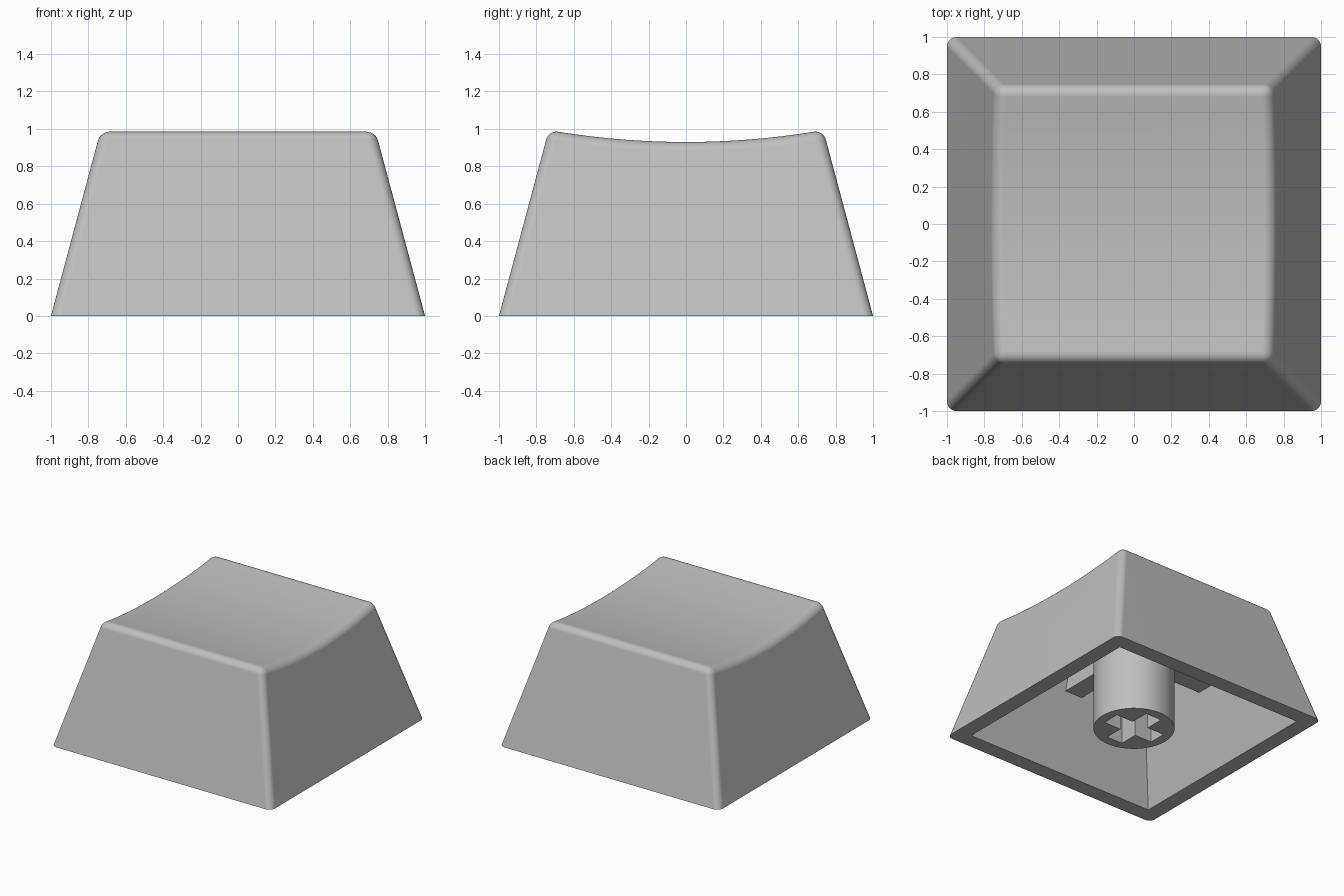
import bpy, bmesh, math
from mathutils import Matrix

if "Cube" in bpy.data.objects:
    bpy.data.objects.remove(bpy.data.objects["Cube"])

SLOPE = 0.268      # inward lean of the walls per unit of height
DISH_LOW = 0.93    # height of the middle of the dished top
DISH_RADIUS = 4.3
CEILING = 0.81

grey = bpy.data.materials.new("light grey plastic")
grey.use_nodes = True
colour = (0.52, 0.52, 0.52, 1)
grey.diffuse_color = colour
grey.node_tree.nodes["Principled BSDF"].inputs["Base Color"].default_value = colour


def make(name, bm):
    bmesh.ops.recalc_face_normals(bm, faces=bm.faces)
    mesh = bpy.data.meshes.new(name)
    bm.to_mesh(mesh)
    bm.free()
    mesh.materials.append(grey)
    ob = bpy.data.objects.new(name, mesh)
    bpy.context.collection.objects.link(ob)
    return ob


def activate(ob):
    bpy.ops.object.select_all(action='DESELECT')
    ob.select_set(True)
    bpy.context.view_layer.objects.active = ob


def cut(ob, cutter):
    mod = ob.modifiers.new("cut", 'BOOLEAN')
    mod.object = cutter
    mod.solver = 'EXACT'
    activate(ob)
    bpy.ops.object.modifier_apply(modifier=mod.name)
    bpy.data.objects.remove(cutter)


def smooth(ob):
    activate(ob)
    bpy.ops.object.shade_smooth_by_angle(angle=math.radians(30))
    mod = ob.modifiers.new("even shading", 'WEIGHTED_NORMAL')
    mod.keep_sharp = True


def add_box(bm, x0, x1, y0, y1, z0, z1):
    m = Matrix.Translation(((x0 + x1) / 2, (y0 + y1) / 2, (z0 + z1) / 2))
    m = m @ Matrix.Diagonal((x1 - x0, y1 - y0, z1 - z0, 1))
    bmesh.ops.create_cube(bm, size=1, matrix=m)


def dish(y):
    return DISH_LOW + DISH_RADIUS - math.sqrt(DISH_RADIUS ** 2 - y * y)


# Outer body: leaning walls under a top dished from front to back
bm = bmesh.new()
STEPS = 28
rim = 0.734
base = [bm.verts.new((x, y, 0)) for x, y in ((-1, -1), (1, -1), (1, 1), (-1, 1))]
left, right = [], []
for i in range(STEPS + 1):
    y = rim * (2 * i / STEPS - 1)
    z = dish(y)
    half = 1 - SLOPE * z
    right.append(bm.verts.new((half, y, z)))
    left.append(bm.verts.new((-half, y, z)))
for i in range(STEPS):
    bm.faces.new((left[i], right[i], right[i + 1], left[i + 1]))
bm.faces.new(base)
bm.faces.new((base[0], base[1], right[0], left[0]))
bm.faces.new((base[2], base[3], left[-1], right[-1]))
bm.faces.new([base[1], base[2]] + right[::-1])
bm.faces.new([base[3], base[0]] + left)
bmesh.ops.recalc_face_normals(bm, faces=bm.faces)
edges = [e for e in bm.edges
         if e.calc_face_angle(0) > 0.7 and max(v.co.z for v in e.verts) > 0.1]
bmesh.ops.bevel(bm, geom=edges, offset=0.05, segments=6, profile=0.5,
                affect='EDGES', clamp_overlap=False)
shell = make("cap_shell", bm)

# Hollow underside with leaning walls
bm = bmesh.new()
add_box(bm, -1, 1, -1, 1, -0.1, CEILING)
for v in bm.verts:
    half = 0.87 - SLOPE * v.co.z
    v.co.x = math.copysign(half, v.co.x)
    v.co.y = math.copysign(half, v.co.y)
cut(shell, make("cavity_cutter", bm))
smooth(shell)

# Round mounting stem with a cross-shaped socket
bm = bmesh.new()
height = CEILING + 0.02
bmesh.ops.create_cone(bm, cap_ends=True, segments=64, radius1=0.306, radius2=0.306,
                      depth=height, matrix=Matrix.Translation((0, 0, height / 2)))
stem = make("mounting_stem", bm)
for along, across in ((0.228, 0.072), (0.072, 0.228)):
    bm = bmesh.new()
    add_box(bm, -along, along, -across, across, -0.1, 0.45)
    cut(stem, make("socket_cutter", bm))
smooth(stem)

# Four ribs joining the stem to the walls under the ceiling
bm = bmesh.new()
for s in (-1, 1):
    a, b = sorted((s * 0.29, s * 0.73))
    add_box(bm, a, b, -0.08, 0.08, 0.61, CEILING + 0.02)
    add_box(bm, -0.08, 0.08, a, b, 0.61, CEILING + 0.02)
make("support_ribs", bm)
